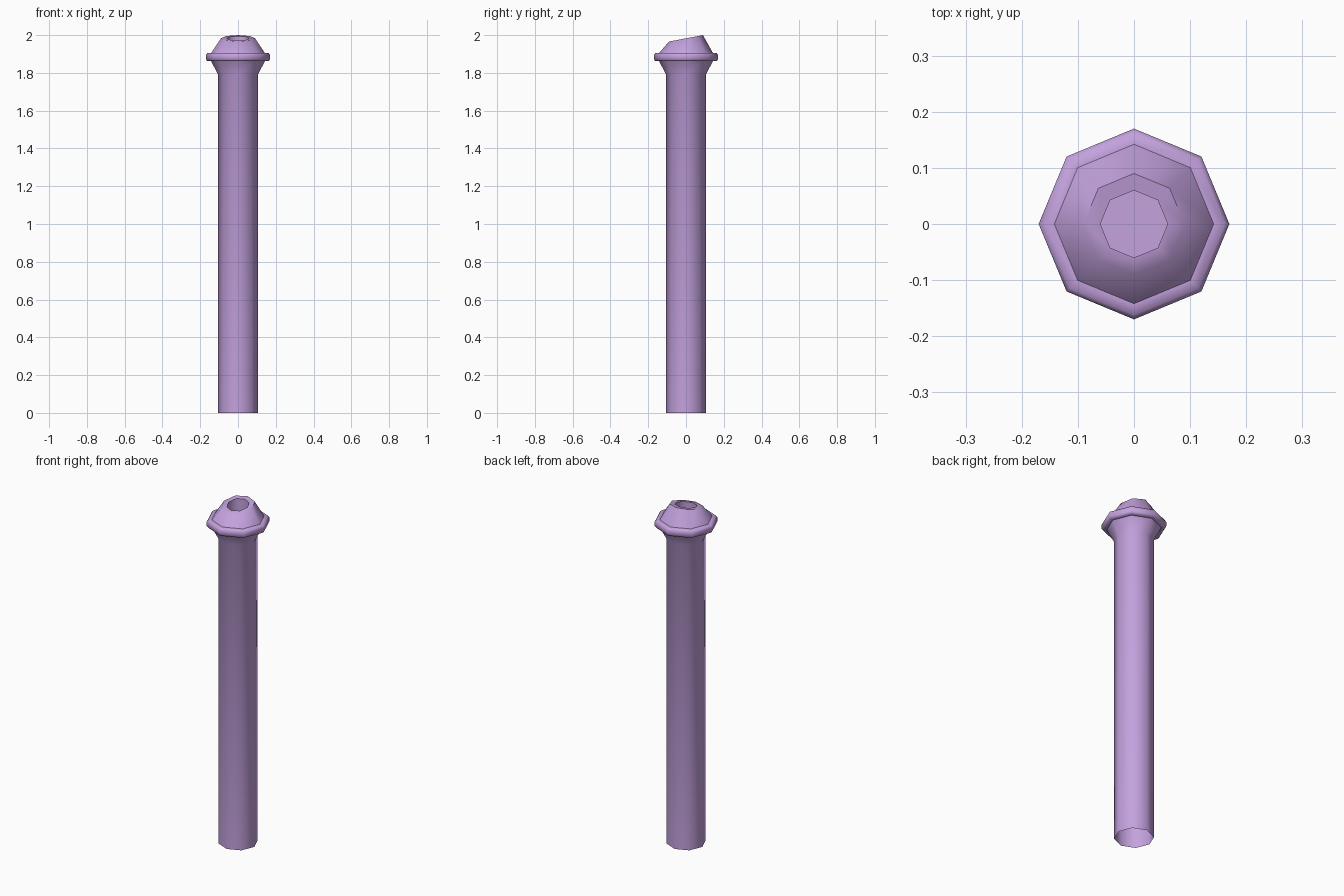
import bpy, bmesh, math

if "Cube" in bpy.data.objects:
    bpy.data.objects.remove(bpy.data.objects["Cube"])

SIDES = 8
TILT = 0.19  # slope of the slanted mouth, rising towards the back

mat = bpy.data.materials.new("purple")
mat.diffuse_color = (0.55, 0.36, 0.73, 1)
mat.use_nodes = True
mat.node_tree.nodes["Principled BSDF"].inputs["Base Color"].default_value = mat.diffuse_color


def lathe(name, profile, cap_end=False):
    """Octagonal lathe; each profile point is (radius, height, slope)."""
    bm = bmesh.new()
    rings = []
    for r, z, slope in profile:
        ring = []
        for i in range(SIDES):
            a = 2 * math.pi * i / SIDES
            y = r * math.sin(a)
            ring.append(bm.verts.new((r * math.cos(a), y, z + slope * y)))
        rings.append(ring)
    for a, b in zip(rings, rings[1:]):
        for i in range(SIDES):
            j = (i + 1) % SIDES
            bm.faces.new((a[i], a[j], b[j], b[i]))
    if cap_end:
        bm.faces.new(rings[-1])
    mesh = bpy.data.meshes.new(name)
    bm.to_mesh(mesh)
    bm.free()
    obj = bpy.data.objects.new(name, mesh)
    bpy.context.collection.objects.link(obj)
    mesh.materials.append(mat)
    bpy.ops.object.select_all(action='DESELECT')
    obj.select_set(True)
    bpy.context.view_layer.objects.active = obj
    bpy.ops.object.shade_smooth_by_angle(angle=math.radians(60))
    return obj


# Open-bottomed shaft, flaring under the collar
lathe("shaft", [(0.105, 0, 0), (0.105, 1.79, 0), (0.144, 1.865, 0)])

# Rounded collar ring
lathe("collar", [(0.144, 1.862, 0), (0.162, 1.862, 0), (0.17, 1.872, 0),
                 (0.17, 1.895, 0), (0.162, 1.906, 0), (0.142, 1.906, 0)])

# Tapered cap with slanted mouth and a recessed hole
lathe("cap", [(0.142, 1.906, 0), (0.09, 1.983, TILT), (0.06, 1.983, TILT),
              (0.06, 1.90, 0)], cap_end=True)
